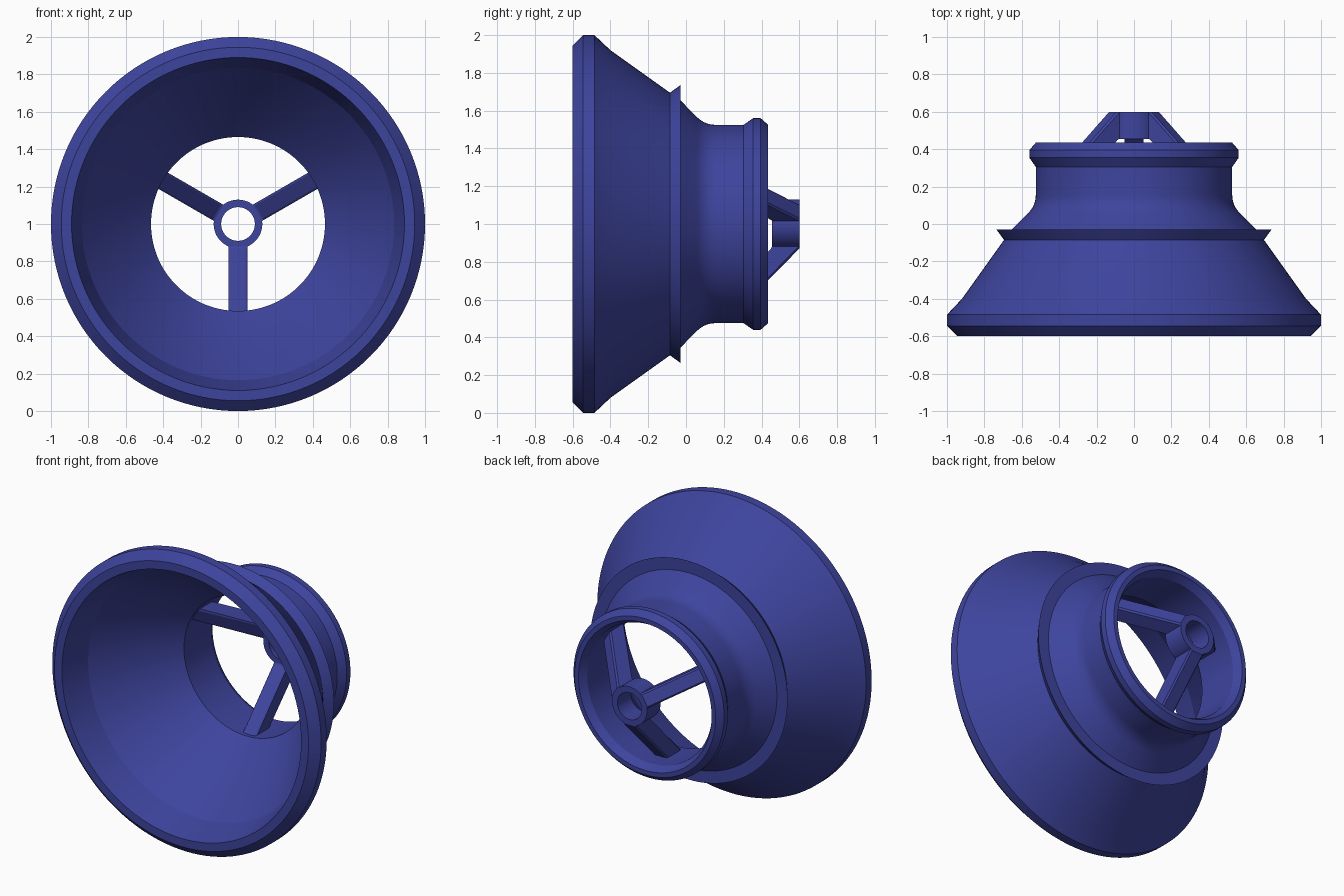
import bpy, bmesh, math
from mathutils import Matrix, Vector

if "Cube" in bpy.data.objects:
    bpy.data.objects.remove(bpy.data.objects["Cube"])

CENTRE = Vector((0, 0, 1))
blue = bpy.data.materials.new("deep_blue")
blue.diffuse_color = (0.048, 0.058, 0.34, 1)
blue.use_nodes = True
blue.node_tree.nodes["Principled BSDF"].inputs["Base Color"].default_value = blue.diffuse_color


def finish(name, bm, angle=15):
    bmesh.ops.recalc_face_normals(bm, faces=bm.faces)
    mesh = bpy.data.meshes.new(name)
    bm.to_mesh(mesh)
    bm.free()
    mesh.materials.append(blue)
    obj = bpy.data.objects.new(name, mesh)
    bpy.context.collection.objects.link(obj)
    bpy.ops.object.select_all(action='DESELECT')
    obj.select_set(True)
    bpy.context.view_layer.objects.active = obj
    bpy.ops.object.shade_smooth_by_angle(angle=math.radians(angle))
    return obj


def lathe(name, profile, segments=128):
    """Revolve a closed (radius, y) outline about the y axis."""
    bm = bmesh.new()
    rings = []
    for i in range(segments):
        a = 2 * math.pi * i / segments
        rings.append([bm.verts.new(CENTRE + Vector((r * math.cos(a), y, r * math.sin(a))))
                      for r, y in profile])
    n = len(profile)
    for i in range(segments):
        p, q = rings[i], rings[(i + 1) % segments]
        for j in range(n):
            k = (j + 1) % n
            bm.faces.new((p[j], p[k], q[k], q[j]))
    return finish(name, bm)


# Flared shell: outer surface front to back, then inner surface back to front
fillet = [(0.66 - 0.135 * math.cos(a), 0.155 - 0.135 * math.sin(a))
          for a in [math.radians(d) for d in (45, 36, 27, 18, 9, 0)]]
outer = [(0.945, -0.6), (1.0, -0.545), (1.0, -0.485), (0.92, -0.4),
         (0.695, -0.085), (0.735, -0.03), (0.655, -0.03)]
collar = [(0.525, 0.305), (0.56, 0.355), (0.56, 0.395), (0.525, 0.435)]
inner = [(0.495, 0.435), (0.465, 0.385), (0.465, 0.09),
         (0.62, -0.08), (0.835, -0.4), (0.89, -0.6)]
lathe("flared_shell", outer + fillet + collar + inner)

# Hub ring behind the throat
lathe("hub_ring", [(0.09, 0.455), (0.13, 0.455), (0.13, 0.6), (0.09, 0.6)], 64)

# Three slanted spokes from the hub to the throat wall
side = [(0.11, 0.6), (0.13, 0.6), (0.48, 0.255), (0.48, 0.10), (0.13, 0.45), (0.11, 0.46)]
for i, deg in enumerate((30, 150, 270)):
    bm = bmesh.new()
    verts = [bm.verts.new((r, y, -0.05)) for r, y in side]
    face = bm.faces.new(verts)
    new = bmesh.ops.extrude_face_region(bm, geom=[face])["geom"]
    bmesh.ops.translate(bm, vec=(0, 0, 0.1),
                        verts=[v for v in new if isinstance(v, bmesh.types.BMVert)])
    # Break the long slanted edges slightly
    slanted = [e for e in bm.edges if abs(e.verts[0].co.x - e.verts[1].co.x) > 0.2]
    bmesh.ops.bevel(bm, geom=slanted, offset=0.01, segments=1, affect='EDGES')
    turn = Matrix.Translation(CENTRE) @ Matrix.Rotation(-math.radians(deg), 4, 'Y')
    bmesh.ops.transform(bm, matrix=turn, verts=bm.verts)
    finish(f"spoke_{i + 1}", bm)
